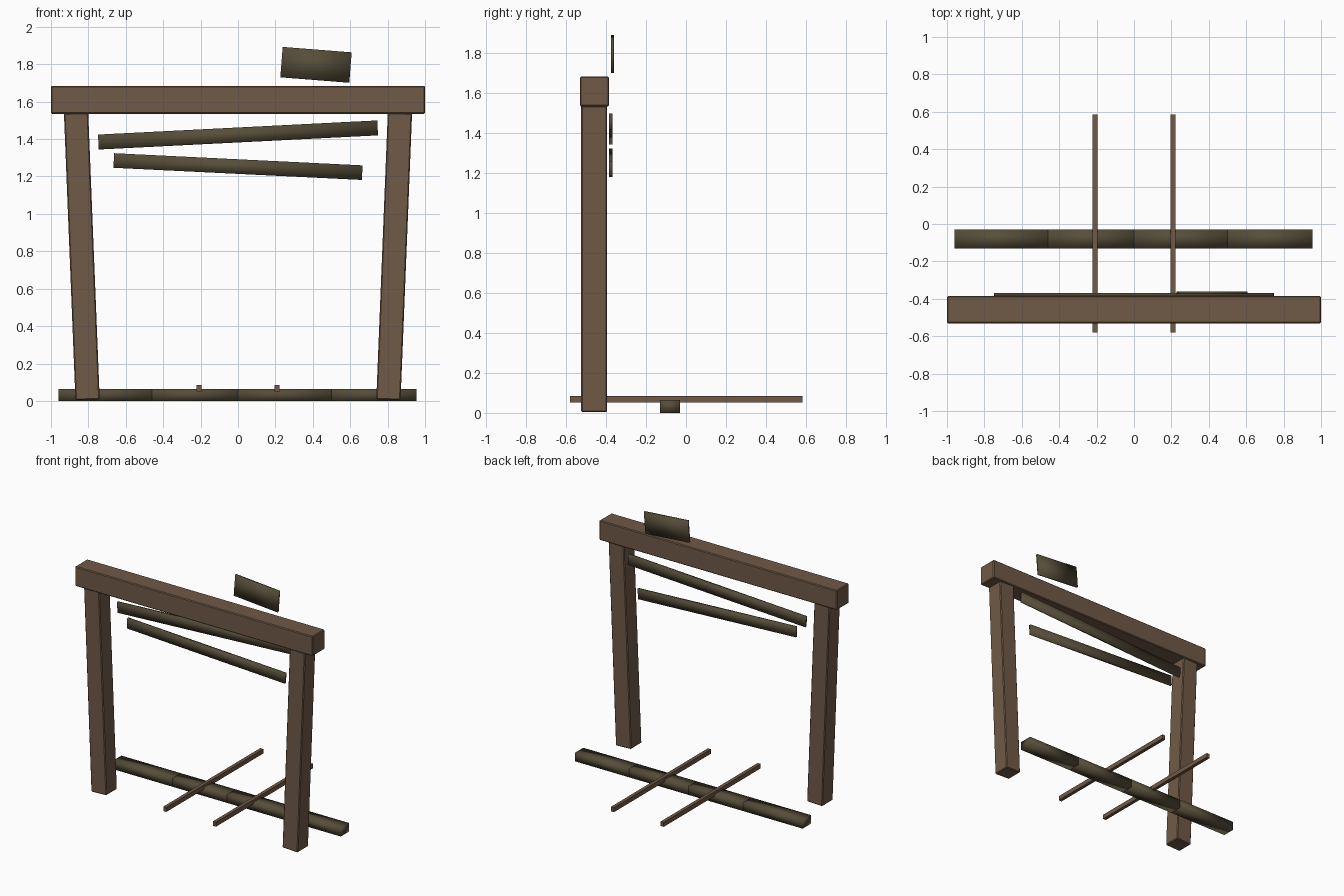
import bpy
from math import radians

cube = bpy.data.objects.get("Cube")
if cube:
    bpy.data.objects.remove(cube)


def material(name, rgb):
    m = bpy.data.materials.new(name)
    m.use_nodes = True
    m.diffuse_color = (*rgb, 1)
    bsdf = m.node_tree.nodes["Principled BSDF"]
    bsdf.inputs["Base Color"].default_value = (*rgb, 1)
    bsdf.inputs["Roughness"].default_value = 0.9
    return m


timber = material("brown timber", (0.162, 0.102, 0.062))
plank = material("dark old plank", (0.092, 0.075, 0.041))


def box(name, centre, size, mat, tilt=0, bevel=0, smooth=False):
    """Box tilted about the y axis; positive tilt raises the +x end."""
    bpy.ops.mesh.primitive_cube_add(size=1, location=centre, rotation=(0, -radians(tilt), 0))
    ob = bpy.context.object
    ob.name = name
    ob.scale = size
    bpy.ops.object.transform_apply(location=False, rotation=False, scale=True)
    ob.data.materials.append(mat)
    if bevel:
        mod = ob.modifiers.new("worn edges", "BEVEL")
        mod.width = bevel
        mod.segments = 1
    if smooth:
        bpy.ops.object.shade_smooth()
    return ob


# Timber frame: lintel on two posts that splay outward towards the top
box("lintel_beam", (0, -0.458, 1.61), (2, 0.146, 0.15), timber, bevel=0.006)
for side, name in ((-1, "right_post"), (1, "left_post")):
    box(name, (side * 0.835, -0.46, 0.773), (0.13, 0.13, 1.535), timber,
        tilt=-side * 2.3, bevel=0.006)

# Crooked boards nailed behind the opening, and the loose sign board
box("upper_board", (0, -0.377, 1.422), (1.495, 0.016, 0.08), plank, tilt=2.9, smooth=True)
box("lower_board", (0, -0.377, 1.253), (1.33, 0.016, 0.078), plank, tilt=-2.8, smooth=True)
box("sign_board", (0.417, -0.368, 1.797), (0.37, 0.014, 0.163), plank, tilt=-4.5, smooth=True)

# Row of sleepers laid end to end
ends = (-0.96, -0.46, 0, 0.5, 0.955)
for i, (a, b) in enumerate(zip(ends, ends[1:])):
    box(f"sleeper_{i + 1}", ((a + b) / 2, -0.08, 0.0325), (b - a, 0.1, 0.065), plank, smooth=True)

# Two thin rails crossing the sleepers
for side, name in ((-1, "right_rail"), (1, "left_rail")):
    box(name, (side * 0.209, 0.002, 0.068), (0.026, 1.165, 0.034), timber)
